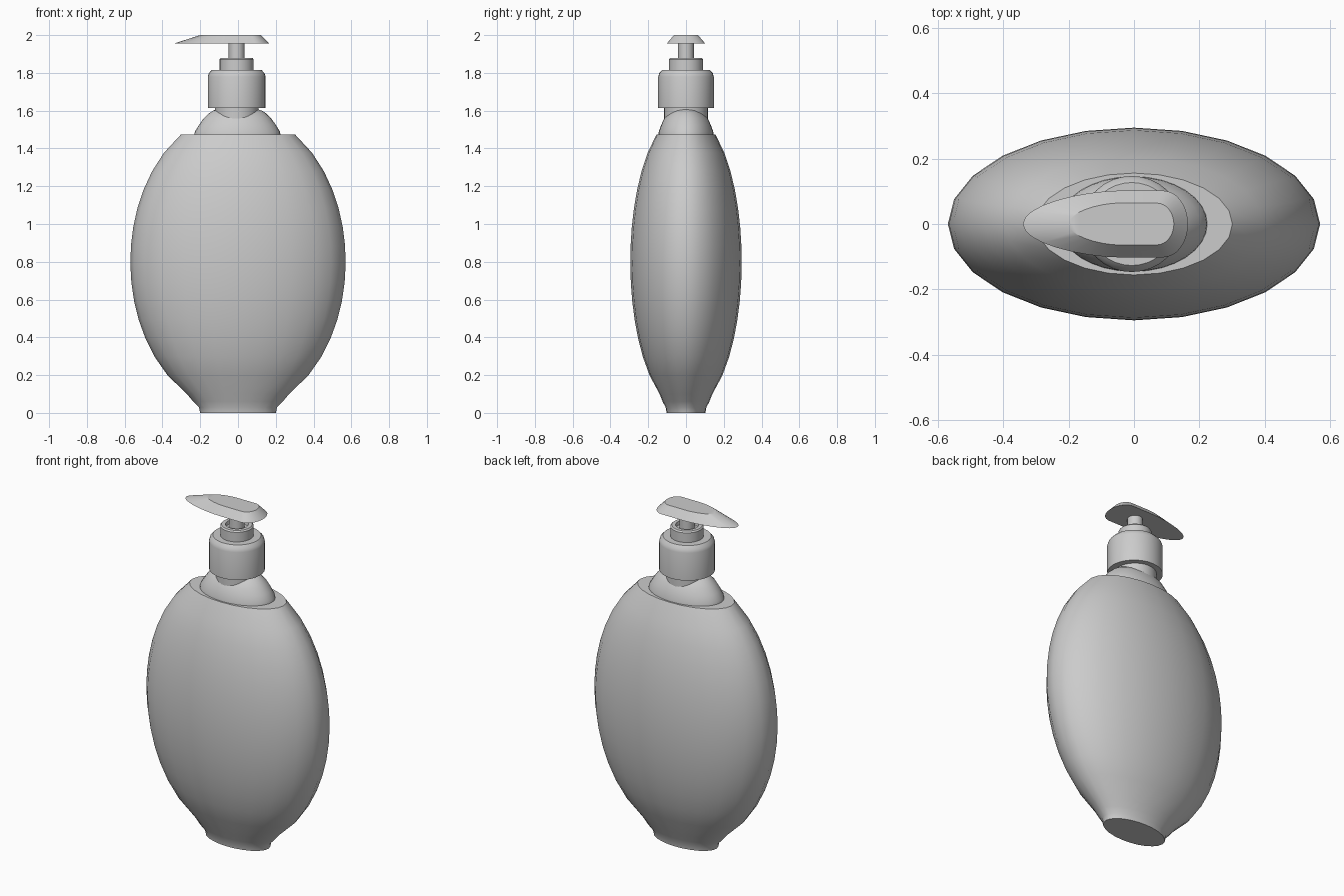
import bpy, bmesh, math

cube = bpy.data.objects.get("Cube")
if cube:
    bpy.data.objects.remove(cube, do_unlink=True)

grey = bpy.data.materials.new("light grey plastic")
grey.use_nodes = True
colour = (0.6, 0.6, 0.6, 1)
grey.diffuse_color = colour
grey.node_tree.nodes["Principled BSDF"].inputs["Base Color"].default_value = colour


def loft(name, rings, angle=35):
    """Bridge matching rings of points and cap both ends."""
    bm = bmesh.new()
    rows = [[bm.verts.new(p) for p in ring] for ring in rings]
    n = len(rows[0])
    for low, high in zip(rows, rows[1:]):
        for i in range(n):
            j = (i + 1) % n
            bm.faces.new((low[i], low[j], high[j], high[i]))
    bm.faces.new(rows[0][::-1])
    bm.faces.new(rows[-1])
    bmesh.ops.recalc_face_normals(bm, faces=bm.faces)
    mesh = bpy.data.meshes.new(name)
    bm.to_mesh(mesh)
    bm.free()
    mesh.materials.append(grey)
    obj = bpy.data.objects.new(name, mesh)
    bpy.context.collection.objects.link(obj)
    bpy.ops.object.select_all(action="DESELECT")
    obj.select_set(True)
    bpy.context.view_layer.objects.active = obj
    bpy.ops.object.shade_smooth_by_angle(angle=math.radians(angle))
    return obj


def ellipse(z, rx, ry, n, cx=0):
    turn = math.tau / n
    return [(cx + rx * math.cos(i * turn), ry * math.sin(i * turn), z) for i in range(n)]


def turned(name, profile, n=32, cx=-0.007, stretch=1.0):
    return loft(name, [ellipse(z, r * stretch, r, n, cx) for r, z in profile])


# Flattened egg-shaped bottle with a short foot and a flat shoulder
WIDE, DEEP, MID, TALL = 0.57, 0.295, 0.8, 0.795
rings = [ellipse(0, 0.2, 0.103, 24), ellipse(0.03, 0.207, 0.108, 24),
         ellipse(0.06, 0.237, 0.124, 24)]
for k in range(15):
    z = 0.1 + k * (1.475 - 0.1) / 14
    s = math.sqrt(1 - ((z - MID) / TALL) ** 2)
    rings.append(ellipse(z, WIDE * s, DEEP * s, 24))
loft("bottle_body", rings, 40)

# Oval dome rising from the shoulder
dome = [(1.47, 0.228, 0.146), (1.49, 0.225, 0.144), (1.525, 0.203, 0.131),
        (1.56, 0.178, 0.115), (1.585, 0.152, 0.094), (1.6, 0.13, 0.075),
        (1.61, 0.1, 0.05)]
loft("bottle_dome", [ellipse(z, rx, ry, 32, -0.003) for z, rx, ry in dome])

# Neck, screw cap, collar and stem
turned("neck", [(0.116, 1.5), (0.116, 1.63)])
turned("screw_cap", [(0.147, 1.615), (0.147, 1.78), (0.142, 1.798),
                     (0.127, 1.815)], stretch=1.04)
turned("collar", [(0.09, 1.81), (0.09, 1.872), (0.083, 1.88),
                  (0.062, 1.88), (0.058, 1.86)])
turned("pump_stem", [(0.042, 1.85), (0.042, 1.96)])


def spout_outline(z, tip, shoulder, flat_end, end, half):
    """Half outline from the spout tip to the rounded back, then mirrored."""
    side = []
    for i in range(9):
        t = i / 8 * math.pi / 2
        side.append((shoulder - (shoulder - tip) * math.cos(t) ** 1.25,
                     half * math.sin(t)))
    for i in range(9):
        t = i / 8 * math.pi / 2
        side.append((flat_end + (end - flat_end) * math.sin(t),
                     half * math.cos(t)))
    other = [(x, -y) for x, y in side[-2:0:-1]]
    return [(x, y, z) for x, y in side + other]


# Pump head with sloping sides and a pointed spout toward -x
loft("pump_head", [spout_outline(1.955, -0.34, -0.05, 0.09, 0.165, 0.102),
                   spout_outline(2.0, -0.2, -0.05, 0.07, 0.122, 0.064)], 25)
